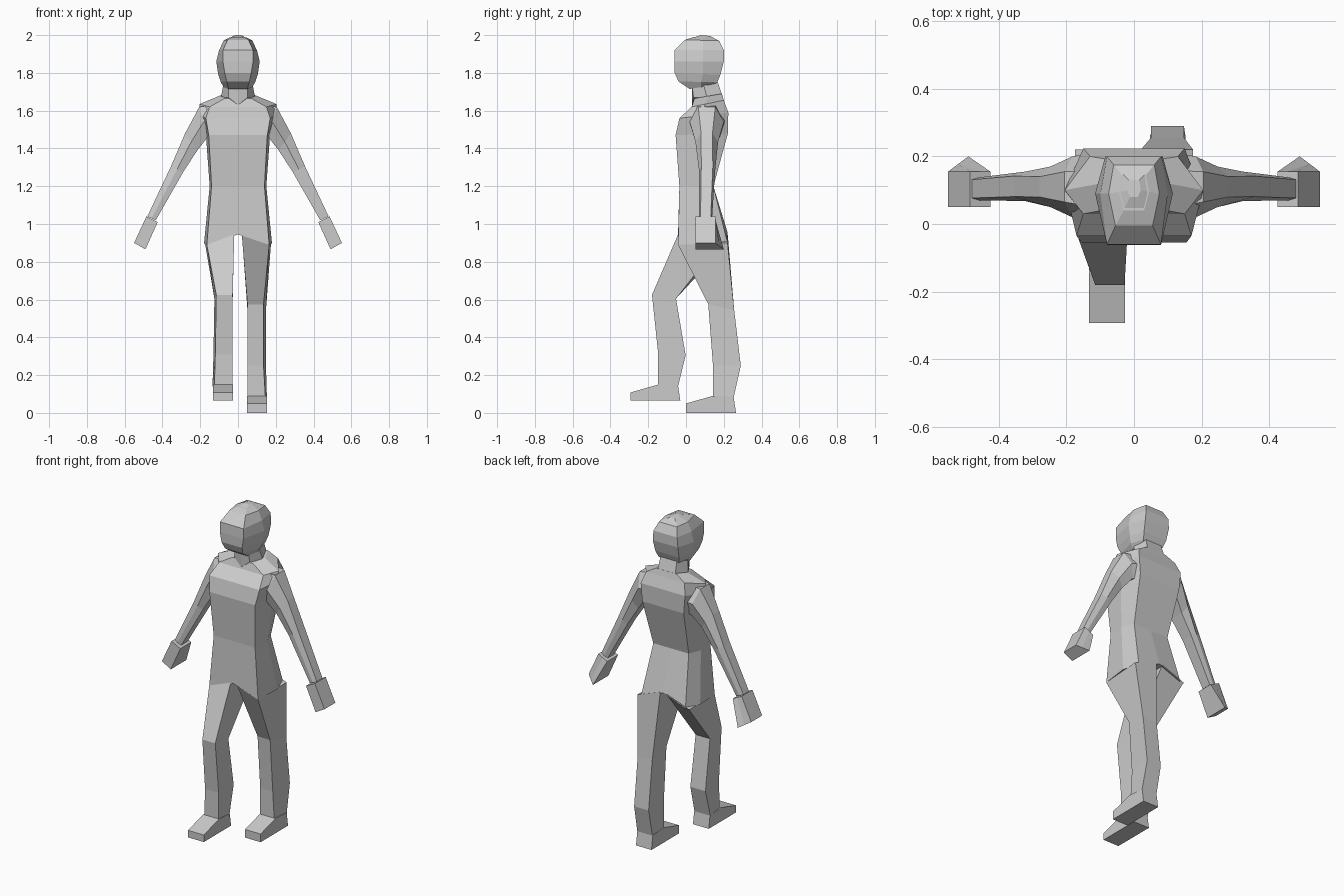
import bpy
import bmesh


def loft(name, rings, mirror=False):
    """Skin a list of equal-length point rings and cap both ends."""
    bm = bmesh.new()
    vs = [[bm.verts.new(p) for p in r] for r in rings]
    n = len(vs[0])
    for a, b in zip(vs, vs[1:]):
        for i in range(n):
            j = (i + 1) % n
            bm.faces.new((a[i], a[j], b[j], b[i]))
    bm.faces.new(vs[0][::-1])
    bm.faces.new(vs[-1])
    bmesh.ops.recalc_face_normals(bm, faces=bm.faces)
    me = bpy.data.meshes.new(name)
    bm.to_mesh(me)
    bm.free()
    ob = bpy.data.objects.new(name, me)
    bpy.context.collection.objects.link(ob)
    if mirror:
        ob.modifiers.new("Mirror", 'MIRROR').use_mirror_merge = False
    return ob


def body_ring(zf, zb, yf, yb, wf, w, ym, wb, centre=0.0):
    """Eight-sided symmetric section: front edge, side ridges, back edge."""
    zm = zf + (zb - zf) * (ym - yf) / (yb - yf)
    return [(0, yf, zf + centre), (wf, yf, zf), (w, ym, zm), (wb, yb, zb),
            (0, yb, zb + centre), (-wb, yb, zb), (-w, ym, zm), (-wf, yf, zf)]


# Torso from hips to neck base
loft("torso", [body_ring(*r) for r in (
    (0.89, 0.90, -0.042, 0.22, 0.165, 0.18, 0.12, 0.15, 0.055),
    (1.20, 1.20, -0.035, 0.145, 0.14, 0.15, 0.07, 0.12),
    (1.47, 1.48, -0.055, 0.222, 0.155, 0.17, 0.09, 0.14),
    (1.56, 1.59, -0.035, 0.224, 0.17, 0.20, 0.09, 0.15),
    (1.62, 1.655, 0.03, 0.20, 0.15, 0.205, 0.10, 0.13),
    (1.665, 1.69, 0.045, 0.19, 0.07, 0.10, 0.12, 0.07))])

# Neck with a low V at the throat
neck = [body_ring(1.67, 1.67, 0.04, 0.195, 0.05, 0.09, 0.11, 0.06),
        body_ring(1.75, 1.76, 0.03, 0.165, 0.05, 0.075, 0.09, 0.055)]
neck[0][0] = (0, 0.032, 1.63)
loft("neck", neck)

# Head, jaw to crown
loft("head", [body_ring(*r) for r in (
    (1.715, 1.735, 0.02, 0.145, 0.05, 0.075, 0.08, 0.05),
    (1.755, 1.75, -0.04, 0.165, 0.06, 0.092, 0.08, 0.07),
    (1.80, 1.79, -0.06, 0.182, 0.07, 0.105, 0.09, 0.08),
    (1.86, 1.86, -0.062, 0.20, 0.08, 0.115, 0.09, 0.085),
    (1.92, 1.92, -0.06, 0.20, 0.08, 0.10, 0.09, 0.08),
    (1.975, 1.97, -0.005, 0.175, 0.055, 0.075, 0.09, 0.06),
    (1.99, 1.985, 0.04, 0.145, 0.03, 0.045, 0.095, 0.035))])
loft("crown", [body_ring(1.975, 1.97, 0.0, 0.17, 0.052, 0.07, 0.09, 0.055),
               body_ring(2.0, 1.995, 0.08, 0.13, 0.012, 0.02, 0.10, 0.015)])


def arm_ring(xo, zo, xi, zi, yf, yb, t=0.25):
    """Six-sided arm section, narrowed at the outer and inner edges."""
    d, xm, zm = (yb - yf) * t, (xo + xi) / 2, (zo + zi) / 2
    return [(xo, yf + d, zo), (xo, yb - d, zo), (xm, yb, zm),
            (xi, yb - d * 0.5, zi), (xi, yf + d * 0.5, zi), (xm, yf, zm)]


# Arms from inside the shoulder to the wrist
loft("arm", [arm_ring(*r) for r in (
    (0.13, 1.63, 0.12, 1.47, 0.00, 0.21),
    (0.205, 1.62, 0.16, 1.46, 0.02, 0.20),
    (0.28, 1.48, 0.215, 1.39, 0.05, 0.17),
    (0.355, 1.305, 0.29, 1.275, 0.068, 0.155, 0.15),
    (0.48, 1.04, 0.435, 1.02, 0.07, 0.138, 0.1))], True)

# Wedge-shaped hands
loft("hand", [
    [(0.485, 0.05, 1.04), (0.485, 0.155, 1.04), (0.455, 0.155, 1.025),
     (0.425, 0.155, 1.01), (0.425, 0.05, 1.01)],
    [(0.55, 0.05, 0.90), (0.55, 0.155, 0.90), (0.52, 0.178, 0.883),
     (0.49, 0.20, 0.866), (0.49, 0.05, 0.866)]], True)


def leg_ring(s, xi, xo, xb, yf, zf, yb, zb, rise=0.0):
    """Four-sided leg section; xo and xb are the outer front and back."""
    return [(s * xi, yf, zf + rise), (s * xo, yf, zf),
            (s * xb, yb, zb), (s * xi, yb, zb + rise)]


def leg(side, s, rows, foot, x0, x1):
    loft(side + "_leg", [leg_ring(s, *r) for r in rows])
    loft(side + "_foot", [[(s * x, y, z) for y, z in foot] for x in (x0, x1)])


# Forward leg, foot lifted
leg("forward", -1, (
    (0.02, 0.165, 0.175, -0.042, 0.89, 0.22, 0.90, 0.055),
    (0.028, 0.115, 0.125, -0.18, 0.625, -0.053, 0.605),
    (0.028, 0.12, 0.13, -0.147, 0.31, -0.002, 0.305),
    (0.028, 0.125, 0.135, -0.147, 0.14, -0.042, 0.14)),
    [(-0.293, 0.065), (-0.293, 0.108), (-0.147, 0.15),
     (-0.042, 0.142), (-0.03, 0.065)], 0.026, 0.133)

# Rear leg, foot on the ground
leg("rear", 1, (
    (0.02, 0.165, 0.175, -0.042, 0.89, 0.22, 0.90, 0.055),
    (0.05, 0.135, 0.148, 0.118, 0.575, 0.255, 0.545),
    (0.05, 0.135, 0.148, 0.143, 0.25, 0.29, 0.25),
    (0.05, 0.145, 0.153, 0.143, 0.08, 0.252, 0.08)),
    [(0.0, 0.0), (0.0, 0.05), (0.143, 0.09),
     (0.252, 0.085), (0.265, 0.0)], 0.048, 0.153)
